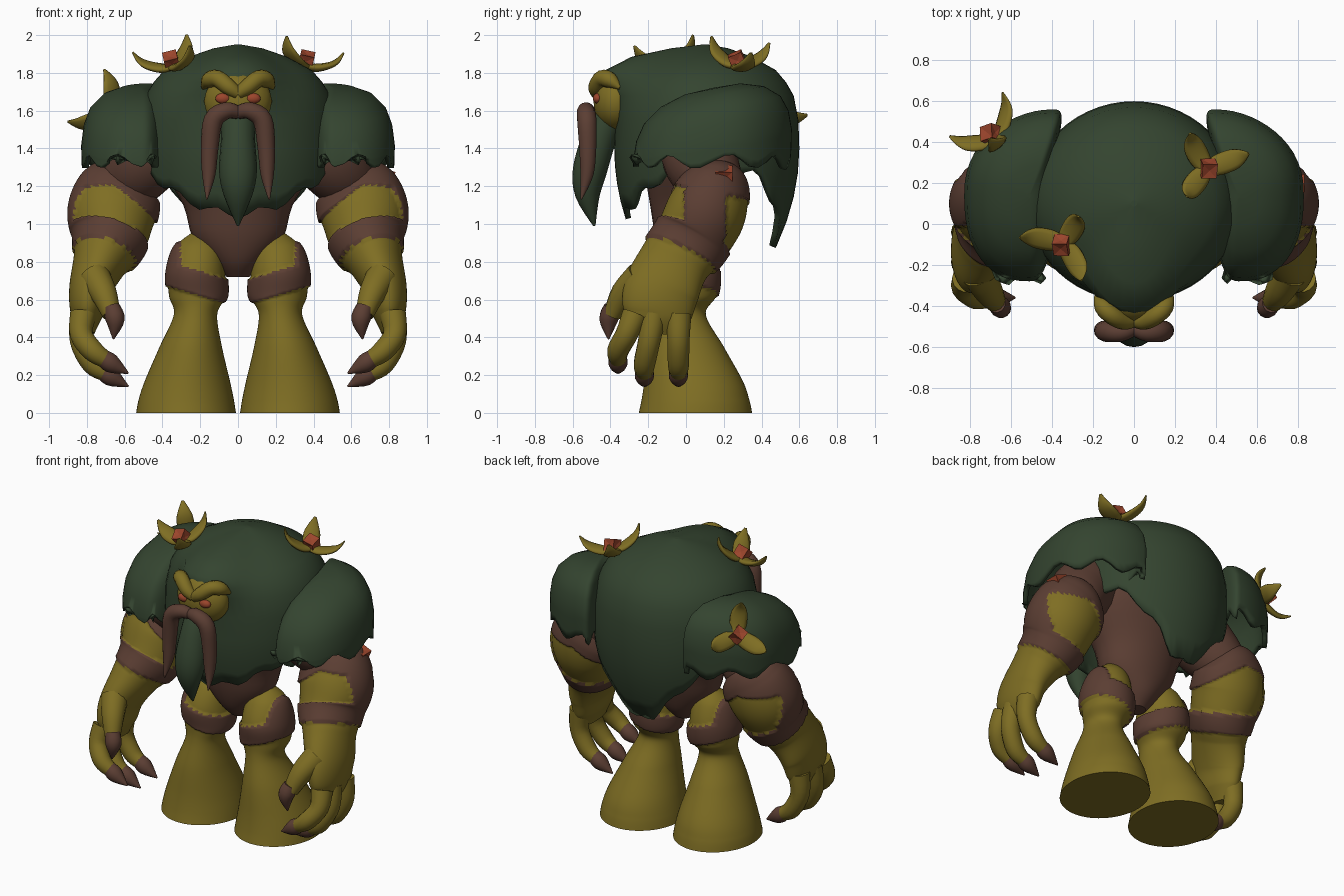
import bpy, bmesh, math
from mathutils import Vector, Matrix

cube = bpy.data.objects.get("Cube")
if cube:
    bpy.data.objects.remove(cube)


def material(name, rgb):
    m = bpy.data.materials.new(name)
    m.use_nodes = True
    m.diffuse_color = (*rgb, 1)
    m.node_tree.nodes["Principled BSDF"].inputs["Base Color"].default_value = (*rgb, 1)
    return m


MOSS = material("moss_green", (0.034, 0.058, 0.029))
SKIN = material("olive_skin", (0.21, 0.155, 0.017))
BARK = material("bark_brown", (0.105, 0.048, 0.033))
RED = material("berry_red", (0.33, 0.06, 0.025))


def finish(name, bm, mats, mirror=False, smooth=True):
    bmesh.ops.recalc_face_normals(bm, faces=bm.faces)
    mesh = bpy.data.meshes.new(name)
    bm.to_mesh(mesh)
    bm.free()
    for m in mats:
        mesh.materials.append(m)
    ob = bpy.data.objects.new(name, mesh)
    bpy.context.collection.objects.link(ob)
    for p in mesh.polygons:
        p.use_smooth = smooth and len(p.vertices) < 8  # end caps stay flat
    if mirror:
        ob.modifiers.new("Mirror", "MIRROR")
    return ob


def spline(pts, steps):
    """Catmull-Rom through control points (x, y, z, rx, ry)."""
    pts = [Vector(p if len(p) == 5 else (*p, p[3])) for p in pts]
    ext = [pts[0]] + pts + [pts[-1]]
    out = []
    for a, b, c, d in zip(ext, ext[1:], ext[2:], ext[3:]):
        for i in range(steps):
            t = i / steps
            out.append(b + (c - a) * (t / 2) + (a * 2 - b * 5 + c * 4 - d) * (t * t / 2)
                       + (b * 3 - a - c * 3 + d) * (t ** 3 / 2))
    return out + [pts[-1]]


def tube(name, pts, mats, mirror=True, rule=None, segs=14, steps=4, xf=None, level=False):
    """Loft along a path (level keeps rings horizontal); rule(point) picks and raises material 2."""
    path = spline(pts, steps)
    bm = bmesh.new()
    rings = []
    for i, p in enumerate(path):
        c = p.xyz
        t = (path[min(i + 1, len(path) - 1)].xyz - path[max(i - 1, 0)].xyz).normalized()
        if level:
            t = Vector((0, 0, -1))
        u = t.cross(Vector((0, 1, 0))).normalized()
        v = t.cross(u)
        ring = []
        for k in range(segs):
            a = math.tau * k / segs
            off = u * (math.cos(a) * max(p[3], 0.002)) + v * (math.sin(a) * max(p[4], 0.002))
            if rule and rule(c + off):
                off += off.normalized() * 0.014
            ring.append(bm.verts.new(c + off))
        rings.append(ring)
    for r, s in zip(rings, rings[1:]):
        for k in range(segs):
            j = (k + 1) % segs
            f = bm.faces.new((r[k], r[j], s[j], s[k]))
            if rule and rule(f.calc_center_median()):
                f.material_index = 1
    bm.faces.new(rings[0])
    bm.faces.new(rings[-1])
    if xf:
        bm.transform(xf)
    return finish(name, bm, mats, mirror)


def ball(name, loc, size, mat, mirror=False):
    bm = bmesh.new()
    bmesh.ops.create_icosphere(bm, subdivisions=3, radius=1)
    bm.transform(Matrix.Translation(loc) @ Matrix.Diagonal((*size, 1)))
    return finish(name, bm, [mat], mirror)


def gem(name, place, size):
    """Cube with dented faces, so the corners read as points."""
    bm = bmesh.new()
    bmesh.ops.create_cube(bm, size=size)
    bmesh.ops.poke(bm, faces=bm.faces[:], offset=-size * 0.12)
    bm.transform(place)
    return finish(name, bm, [RED], smooth=False)


def dome(name, centre, outline, rows, hem, taper, tilt=0, mirror=False, segs=56):
    """Draped shell: rows are (radius, height, front bulge), then a ragged hem."""
    bm = bmesh.new()
    rings = []
    low = rows[-1][1]
    for r, z, tip in rows + [(None, f, 0) for f in (0.25, 0.5, 0.75, 1)]:
        ring = []
        for k in range(segs):
            a = math.tau * k / segs
            o = outline(a)
            zz, rr = z, r
            if r is None:
                zz = low + (hem(a) - low) * z
                rr = 1 - taper * (low - zz) ** 2
            o = o * rr * (1 + tip * max(0, -math.sin(a)) ** 9)
            ring.append(bm.verts.new((centre[0] + o.x, centre[1] + o.y, zz + tilt * o.y)))
        rings.append(ring)
    for r, s in zip(rings, rings[1:]):
        for k in range(segs):
            j = (k + 1) % segs
            bm.faces.new((r[k], r[j], s[j], s[k]))
    bm.faces.new(rings[0])
    ob = finish(name, bm, [MOSS], mirror)
    sol = ob.modifiers.new("Thickness", "SOLIDIFY")
    sol.thickness = 0.03
    return ob


# Mossy mantle over back, chest and brow
def mantle_outline(a):
    s = math.sin(a)
    return Vector((0.52 * math.cos(a), (0.5 if s > 0 else 0.48) * s))


def mantle_hem(a):
    s = math.sin(a)
    drop = 0.44 * s ** 4 if s > 0 else 0.25 * s * s
    return 1.3 - drop + 0.025 * math.sin(13 * a)


dome("moss_mantle", (0, 0.1), mantle_outline,
     [(0.03, 1.95, 0), (0.25, 1.93, 0.5), (0.5, 1.885, 0.62), (0.75, 1.815, 0.46),
      (0.86, 1.75, 0.32), (0.94, 1.68, 0.1), (0.99, 1.55, 0.0), (1, 1.4, 0)], mantle_hem, 0.9)


# Shoulder pads
def pad_outline(a):
    c, s = math.cos(a), math.sin(a)
    x = (0.32 if c > 0 else 0.12) * math.copysign(abs(c) ** 0.85, c)
    return Vector((x - 0.12 * max(s, 0) ** 2, 0.42 * math.copysign(abs(s) ** 0.85, s)))


dome("shoulder_pad", (0.51, 0.14), pad_outline,
     [(0.03, 1.72, 0), (0.35, 1.715, 0), (0.65, 1.675, 0), (0.86, 1.605, 0),
      (0.96, 1.52, 0), (1, 1.42, 0)],
     lambda a: 1.33 - 0.09 * math.sin(a) + 0.035 * math.sin(9 * a), 0.5, tilt=0.2, mirror=True)

# Torso
tube("torso", [(0, 0.05, 1.6, 0.38, 0.3), (0, 0.05, 1.35, 0.42, 0.28), (0, 0.03, 1.1, 0.29, 0.22),
               (0, 0.02, 0.93, 0.24, 0.18), (0, 0.02, 0.8, 0.13, 0.13), (0, 0.02, 0.72, 0.06, 0.06)],
     [BARK], mirror=False, segs=28, level=True)

# Head, brows, eyes, moustache and beard
ball("head", (0, -0.37, 1.65), (0.18, 0.12, 0.16), SKIN)
tube("brow", [(0.0, -0.475, 1.69, 0.03), (0.05, -0.475, 1.725, 0.042), (0.11, -0.445, 1.77, 0.045),
              (0.155, -0.4, 1.76, 0.042), (0.185, -0.35, 1.72, 0.01)], [SKIN])
ball("eye", (0.08, -0.468, 1.665), (0.04, 0.025, 0.028), RED, True)
tube("moustache", [(0, -0.51, 1.59, 0.035), (0.06, -0.53, 1.6, 0.045), (0.13, -0.525, 1.55, 0.052),
                   (0.15, -0.52, 1.4, 0.046), (0.155, -0.525, 1.26, 0.035),
                   (0.165, -0.555, 1.13, 0.004)], [BARK])
tube("beard", [(0, -0.4, 1.57, 0.09, 0.08), (0, -0.46, 1.45, 0.09, 0.09), (0, -0.51, 1.28, 0.1, 0.09),
               (0, -0.52, 1.15, 0.075, 0.065), (0, -0.485, 0.99, 0.006)], [MOSS], False, segs=16)

# Arms: the forearm carries a bark cuff, an outer strap and a lower ring
tube("upper_arm", [(0.36, 0.06, 1.5, 0.18), (0.48, 0.07, 1.36, 0.2), (0.58, 0.13, 1.22, 0.17),
                   (0.64, 0.14, 1.1, 0.12)], [BARK], segs=20)
ELBOW = Vector((0.66, 0.1, 1.06))
AXIS = Vector((0.12, -0.2, -0.4)).normalized()
CUFF = Vector((0.62, -0.1, -0.78))


def arm_band(p):
    d = p - ELBOW
    s = d.dot(AXIS)
    strap = p.x > 0.82 and abs(d.y) < 0.11
    cuff = d.dot(CUFF) < -0.1 or d.z + 0.2 * d.y > 0.115
    return s < 0.26 and (s > 0.135 or strap or cuff)


tube("forearm", [(0.56, 0.17, 1.27, 0.1), (0.605, 0.16, 1.2, 0.2, 0.17), (0.66, 0.11, 1.07, 0.228, 0.21),
                 (0.68, 0.03, 0.92, 0.195, 0.2), (0.73, -0.06, 0.8, 0.145, 0.19),
                 (0.785, -0.13, 0.65, 0.11, 0.2), (0.8, -0.15, 0.52, 0.085, 0.18),
                 (0.8, -0.16, 0.42, 0.04, 0.12)], [SKIN, BARK], rule=arm_band, segs=96, steps=16)

# Thumb, fingers and claws
tube("thumb", [(0.76, -0.24, 0.72, 0.085), (0.71, -0.33, 0.63, 0.07), (0.67, -0.39, 0.52, 0.048)], [SKIN])
tube("thumb_claw", [(0.67, -0.39, 0.56, 0.045), (0.65, -0.41, 0.49, 0.05),
                    (0.66, -0.41, 0.39, 0.004)], [BARK])
for label, base, tip, lift in (("front", -0.27, -0.36, 0.07), ("middle", -0.17, -0.22, 0), ("rear", -0.04, -0.04, 0)):
    mid = (base + tip) / 2
    tube(label + "_finger", [(0.82, base, 0.52, 0.07), (0.83, mid, 0.38 + lift / 2, 0.06),
                             (0.77, tip, 0.26 + lift, 0.057), (0.7, tip, 0.21 + lift, 0.045)], [SKIN])
    tube(label + "_claw", [(0.73, tip, 0.235 + lift, 0.04), (0.67, tip, 0.19 + lift, 0.05),
                           (0.58, tip, 0.14 + lift, 0.004)], [BARK])


# Legs with flared feet and a bark band round each knee
def knee_band(p):
    level = 0.69 + 0.3 * (p.x - 0.22)
    return abs(p.z - level) < 0.065 or (p.z > level and p.x > 0.305)


tube("leg", [(0.2, 0.02, 0.95, 0.05), (0.21, 0.01, 0.88, 0.12), (0.22, 0, 0.75, 0.15, 0.17),
             (0.215, 0, 0.62, 0.15, 0.16), (0.225, -0.03, 0.52, 0.115, 0.135),
             (0.25, 0, 0.35, 0.165, 0.2), (0.268, 0.04, 0.17, 0.225, 0.26),
             (0.274, 0.05, 0.07, 0.252, 0.285), (0.275, 0.05, 0.0, 0.264, 0.3)],
     [SKIN, BARK], rule=knee_band, segs=72, steps=12, level=True)


# Three-petalled flowers with pointed gem centres
def flower(name, loc, normal, angles):
    turn = Vector((0, 0, 1)).rotation_difference(Vector(normal)).to_matrix().to_4x4()
    place = Matrix.Translation(loc) @ turn
    for i, a in enumerate(angles):
        tube(f"{name}_petal_{i + 1}",
             [(0, 0, -0.02, 0.018, 0.035), (0.06, 0, -0.015, 0.022, 0.054), (0.13, 0, 0.015, 0.018, 0.054),
              (0.17, 0, 0.05, 0.012, 0.036), (0.195, 0, 0.1, 0.004, 0.008)], [SKIN], False, segs=10,
             xf=place @ Matrix.Rotation(math.radians(a), 4, "Z"))
    gem(name + "_centre", place @ Matrix.Translation((0, 0, 0.015)) @ Matrix.Rotation(0.5, 4, "X"), 0.075)


flower("left_flower", (0.36, 0.27, 1.855), (0.22, 0.1, 1), (124, 20, 229))
flower("right_flower", (-0.35, -0.1, 1.85), (-0.25, -0.2, 1), (165, 56, 307))
flower("back_flower", (-0.69, 0.43, 1.6), (-0.6, 0.65, 0.45), (306, 66, 186))

# Berry on the left arm
gem("arm_berry", Matrix.Translation((0.775, 0.2, 1.25)) @ Matrix.Rotation(0.4, 4, "Y"), 0.09)
